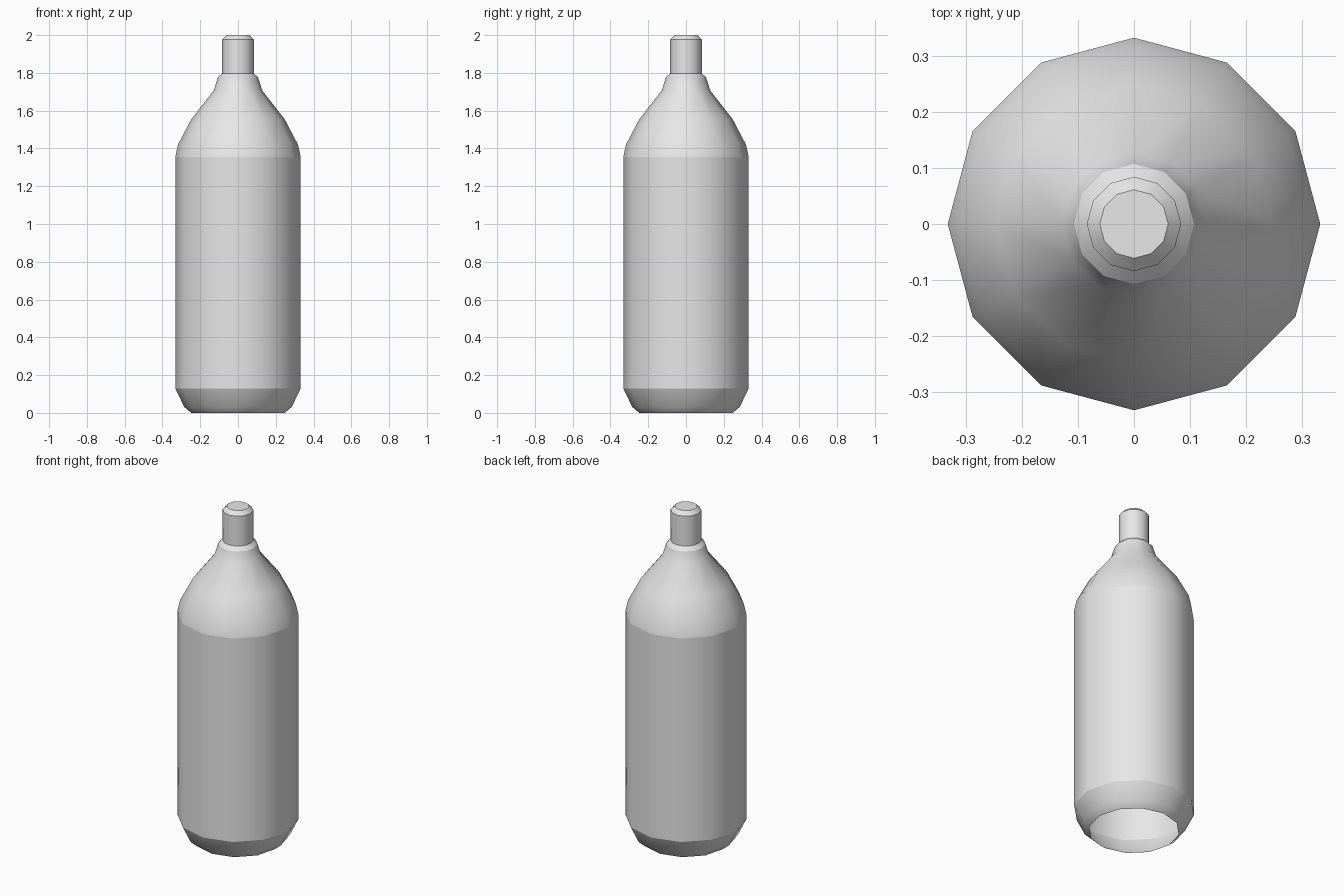
import bpy
import bmesh
from math import cos, sin, tau

SIDES = 12

cube = bpy.data.objects.get("Cube")
if cube:
    bpy.data.objects.remove(cube, do_unlink=True)

# One plain grey metal for every part
metal = bpy.data.materials.new("grey_metal")
metal.use_nodes = True
grey = (0.8, 0.8, 0.8, 1)
metal.diffuse_color = grey
metal.node_tree.nodes["Principled BSDF"].inputs["Base Color"].default_value = grey


def lathe(name, profile, cap=False):
    """Turn a bottom-to-top (radius, height) profile around z, smooth inside the part."""
    bm = bmesh.new()
    rings = [[bm.verts.new((r * cos(tau * i / SIDES), r * sin(tau * i / SIDES), z))
              for i in range(SIDES)] for r, z in profile]
    for low, high in zip(rings, rings[1:]):
        for i in range(SIDES):
            j = (i + 1) % SIDES
            bm.faces.new((low[i], low[j], high[j], high[i])).smooth = True
    if cap:
        bm.faces.new(rings[-1])
        for edge in bm.edges:
            if any(not face.smooth for face in edge.link_faces):
                edge.smooth = False
    mesh = bpy.data.meshes.new(name)
    bm.to_mesh(mesh)
    bm.free()
    mesh.materials.append(metal)
    obj = bpy.data.objects.new(name, mesh)
    bpy.context.collection.objects.link(obj)
    return obj


# Tapered foot, open underneath
lathe("base", [(0.248, 0), (0.285, 0.032), (0.332, 0.13)])

# Straight cylinder wall
lathe("body", [(0.332, 0.13), (0.332, 1.355)])

# Rounded shoulder narrowing to the neck
lathe("shoulder", [(0.332, 1.355), (0.318, 1.42), (0.247, 1.555),
                   (0.128, 1.707), (0.107, 1.775)])

# Sloping collar, neck and bevelled closed tip
lathe("collar", [(0.107, 1.775), (0.084, 1.797)])
lathe("neck", [(0.084, 1.797), (0.084, 1.977)])
lathe("tip", [(0.084, 1.977), (0.061, 2)], cap=True)
